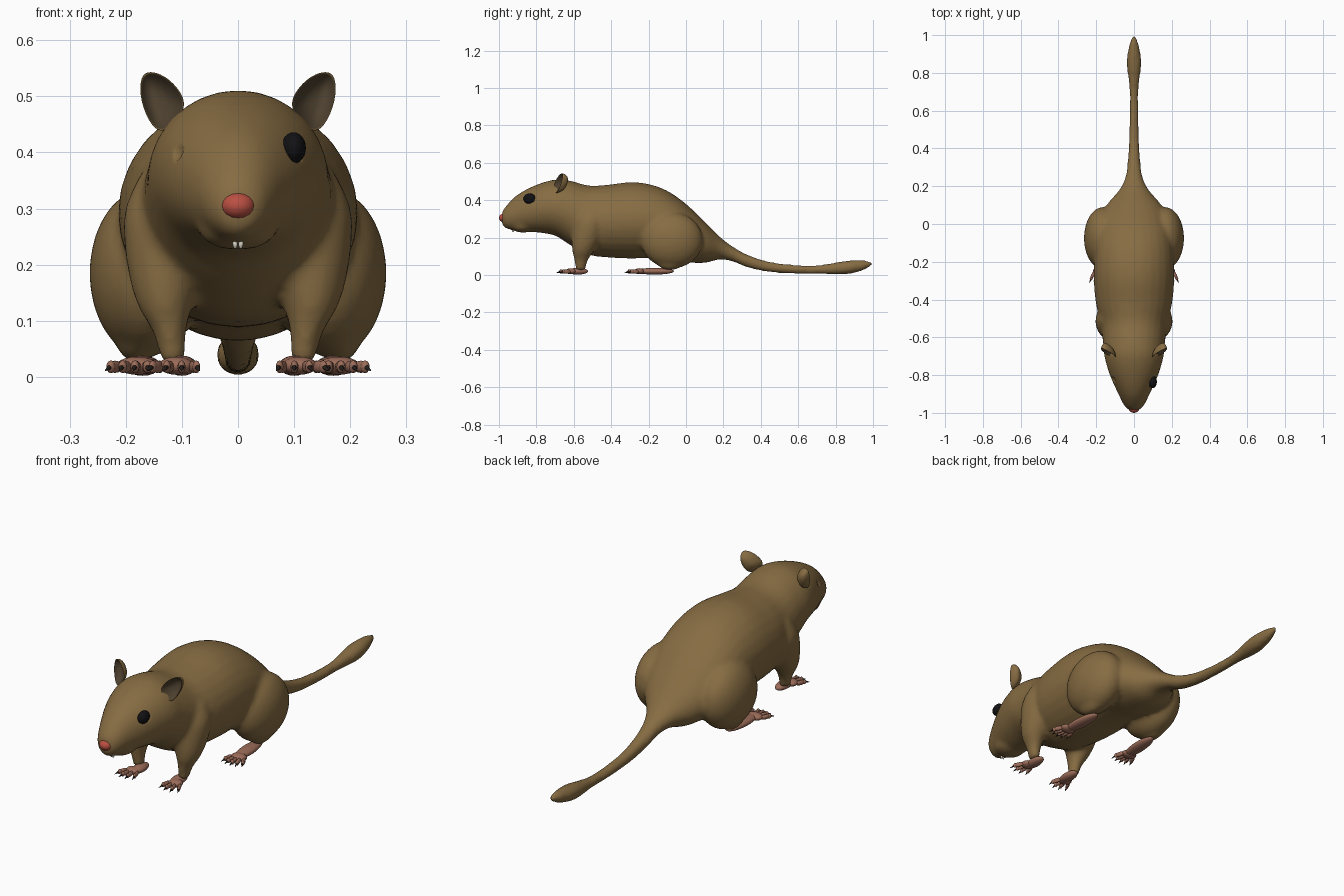
import bpy, bmesh, math
from mathutils import Matrix, Vector

if "Cube" in bpy.data.objects:
    bpy.data.objects.remove(bpy.data.objects["Cube"])


def material(name, rgb):
    m = bpy.data.materials.new(name)
    m.diffuse_color = (*rgb, 1)
    m.use_nodes = True
    m.node_tree.nodes["Principled BSDF"].inputs["Base Color"].default_value = m.diffuse_color
    return m


FUR = material("fur", (0.24, 0.15, 0.055))
EAR = material("ear_inside", (0.075, 0.052, 0.028))
SKIN = material("paw_skin", (0.33, 0.15, 0.10))
CLAW = material("claw", (0.02, 0.015, 0.012))
NOSE = material("nose", (0.50, 0.08, 0.055))
BLACK = material("eye", (0.006, 0.006, 0.007))
TOOTH = material("tooth", (0.8, 0.77, 0.65))


def finish(name, bm, mats):
    bmesh.ops.recalc_face_normals(bm, faces=bm.faces)
    for f in bm.faces:
        f.smooth = True
    me = bpy.data.meshes.new(name)
    bm.to_mesh(me)
    bm.free()
    for m in mats:
        me.materials.append(m)
    ob = bpy.data.objects.new(name, me)
    bpy.context.collection.objects.link(ob)
    return ob


def ball(bm, c, r, mat=0, rot=None, seg=20):
    M = Matrix.Translation(c) @ (rot or Matrix()) @ Matrix.Diagonal((*r, 1))
    vs = bmesh.ops.create_uvsphere(bm, u_segments=seg, v_segments=seg // 2, radius=1, matrix=M)["verts"]
    for f in {f for v in vs for f in v.link_faces}:
        f.material_index = mat


def refine(rows, n=4):
    # Catmull-Rom interpolation of section rows
    out = []
    for i in range(len(rows) - 1):
        p = [rows[max(i - 1, 0)], rows[i], rows[i + 1], rows[min(i + 2, len(rows) - 1)]]
        for k in range(n):
            t = k / n
            out.append([0.5 * (2 * b + (c - a) * t + (2 * a - 5 * b + 4 * c - d) * t * t
                               + (3 * b - a - 3 * c + d) * t ** 3) for a, b, c, d in zip(*p)])
    return out + [rows[-1]]


def loft(bm, rings):
    loops = [[bm.verts.new(p) for p in r] for r in rings]
    for a, b in zip(loops, loops[1:]):
        for i in range(len(a)):
            j = (i + 1) % len(a)
            bm.faces.new((a[i], a[j], b[j], b[i]))
    bm.faces.new(loops[0])
    bm.faces.new(loops[-1][::-1])


ANG = [2 * math.pi * i / 28 for i in range(28)]

# Head, trunk and tail: y, top z, bottom z, half width
SPINE = [(-0.985, 0.33, 0.275, 0.022), (-0.965, 0.365, 0.25, 0.05), (-0.9, 0.43, 0.235, 0.083),
         (-0.8, 0.482, 0.228, 0.128), (-0.7, 0.51, 0.21, 0.157), (-0.62, 0.504, 0.16, 0.165),
         (-0.52, 0.478, 0.108, 0.178), (-0.42, 0.482, 0.094, 0.202), (-0.3, 0.496, 0.088, 0.213),
         (-0.2, 0.486, 0.09, 0.212), (-0.1, 0.45, 0.085, 0.205), (0, 0.38, 0.068, 0.19),
         (0.1, 0.285, 0.065, 0.145), (0.18, 0.205, 0.083, 0.078), (0.25, 0.152, 0.072, 0.045),
         (0.33, 0.108, 0.04, 0.034), (0.45, 0.07, 0.015, 0.026), (0.6, 0.053, 0.006, 0.023),
         (0.72, 0.054, 0.005, 0.024), (0.85, 0.075, 0.003, 0.039), (0.94, 0.079, 0.022, 0.027),
         (1.0, 0.07, 0.052, 0.008)]
bm = bmesh.new()
loft(bm, [[(w * math.cos(a), y, (t + b) / 2 + (t - b) / 2 * math.sin(a)) for a in ANG]
          for y, t, b, w in refine(SPINE)])
ball(bm, (0, -0.87, 0.262), (0.07, 0.07, 0.036))            # lower jaw

# Legs blended into the trunk: x, y, z, radius x, radius y
FORELEG = [(0.115, -0.5, 0.36, 0.06, 0.06), (0.118, -0.51, 0.29, 0.085, 0.09),
           (0.125, -0.53, 0.2, 0.073, 0.082), (0.13, -0.55, 0.13, 0.05, 0.058),
           (0.122, -0.56, 0.08, 0.03, 0.037), (0.115, -0.565, 0.025, 0.021, 0.026)]
for s in (1, -1):
    loft(bm, [[(s * (x + rx * math.cos(a)), y + ry * math.sin(a), z) for a in ANG]
              for x, y, z, rx, ry in refine(FORELEG)])
    ball(bm, (s * 0.165, -0.075, 0.185), (0.1, 0.165, 0.15), seg=32)
    ball(bm, (s * 0.18, -0.085, 0.075), (0.04, 0.075, 0.05))
body = finish("body", bm, [FUR])
rm = body.modifiers.new("blend", "REMESH")
rm.mode, rm.voxel_size, rm.use_smooth_shade = "VOXEL", 0.011, True
sm = body.modifiers.new("soften", "SMOOTH")
sm.factor, sm.iterations = 0.5, 6

# Eye sockets, with an eye on one side only
bm = bmesh.new()
for s in (1, -1):
    ball(bm, (s * 0.119, -0.838, 0.408), (0.022, 0.032, 0.027))
cutter = finish("socket_cutter", bm, [FUR])
cutter.hide_render = True
cutter.hide_set(True)
bo = body.modifiers.new("sockets", "BOOLEAN")
bo.operation, bo.object = "DIFFERENCE", cutter
bm = bmesh.new()
ball(bm, (0.099, -0.836, 0.408), (0.022, 0.033, 0.028), seg=24)
finish("eye", bm, [BLACK])

# Nose and teeth
bm = bmesh.new()
ball(bm, (0, -0.968, 0.305), (0.031, 0.032, 0.025))
finish("nose", bm, [NOSE])
bm = bmesh.new()
for s in (1, -1):
    ball(bm, (s * 0.005, -0.925, 0.24), (0.005, 0.006, 0.012), seg=10)
finish("front_teeth", bm, [TOOTH])

# Ears: cupped leaf shapes, outline in x, z
RIM = [(0.09, 0.485), (0.103, 0.512), (0.125, 0.535), (0.152, 0.547), (0.172, 0.543),
       (0.177, 0.515), (0.172, 0.485), (0.16, 0.455), (0.14, 0.43), (0.108, 0.45)]
# scale, depth pairs from the back centre, over the rim, into the cup
CUP = [(0.15, 0.047), (0.55, 0.042), (0.88, 0.022), (1.0, 0.0), (0.93, -0.001), (0.8, 0.013),
       (0.5, 0.028), (0.15, 0.032)]
for s, side in ((1, "right"), (-1, "left")):
    bm = bmesh.new()
    rings = []
    for k, d in CUP:
        ring = []
        for x, z in RIM:
            px, pz = 0.137 + (x - 0.137) * k, 0.49 + (z - 0.49) * k
            ring.append((s * px, -0.715 + 0.45 * (px - 0.09) + 0.2 * (pz - 0.44) + d, pz))
        rings.append(ring)
    loft(bm, rings)
    bm.faces.ensure_lookup_table()
    n = len(RIM)
    for i, f in enumerate(bm.faces):
        f.material_index = 1 if 4 * n <= i < 7 * n or i == 7 * n + 1 else 0
    ear = finish(side + "_ear", bm, [FUR, EAR])
    ear.modifiers.new("round", "SUBSURF").levels = 2


# Paws: flattened pad with fanned toes and claws
def paw(name, s, x, heel, toe, width, toes, splay):
    bm = bmesh.new()
    length = heel - toe
    knuckle = toe + 0.065
    ball(bm, (s * x, (heel + knuckle) / 2, 0.02),
         (width * 0.75, (heel - knuckle) / 2 + 0.012, 0.018), rot=Matrix.Rotation(s * splay, 4, "Z"))
    ball(bm, (s * (x + 0.01), knuckle + 0.01, 0.02), (width * 0.88, 0.028, 0.016))
    for i in range(toes):
        u = 2 * i / (toes - 1) - 1
        base = Vector((s * (x + 0.01 + u * width * 0.75), knuckle - 0.008 + 0.012 * u * u, 0.018))
        way = Vector((s * (u * 0.35 + 0.1), -1, 0)).normalized()
        rot = Vector((0, 1, 0)).rotation_difference(way).to_matrix().to_4x4()
        ball(bm, base + way * 0.018, (width * 0.2, 0.027, 0.011), rot=rot, seg=12)
        ball(bm, base + way * 0.036, (width * 0.19, 0.010, 0.0115), rot=rot, seg=12)
        # claw
        aim = Vector((0, 0, 1)).rotation_difference(way + Vector((0, 0, -0.3))).to_matrix().to_4x4()
        r = bmesh.ops.create_cone(bm, cap_ends=True, segments=8, radius1=0.006, radius2=0.0008, depth=0.026,
                                  matrix=Matrix.Translation(base + way * 0.049 + Vector((0, 0, -0.003))) @ aim)
        for f in {f for v in r["verts"] for f in v.link_faces}:
            f.material_index = 1
    finish(name, bm, [SKIN, CLAW])


for s, side in ((1, "right"), (-1, "left")):
    paw(side + "_front_paw", s, 0.1, -0.535, -0.69, 0.036, 4, 0.0)
    paw(side + "_hind_paw", s, 0.17, -0.075, -0.325, 0.042, 5, 0.06)
